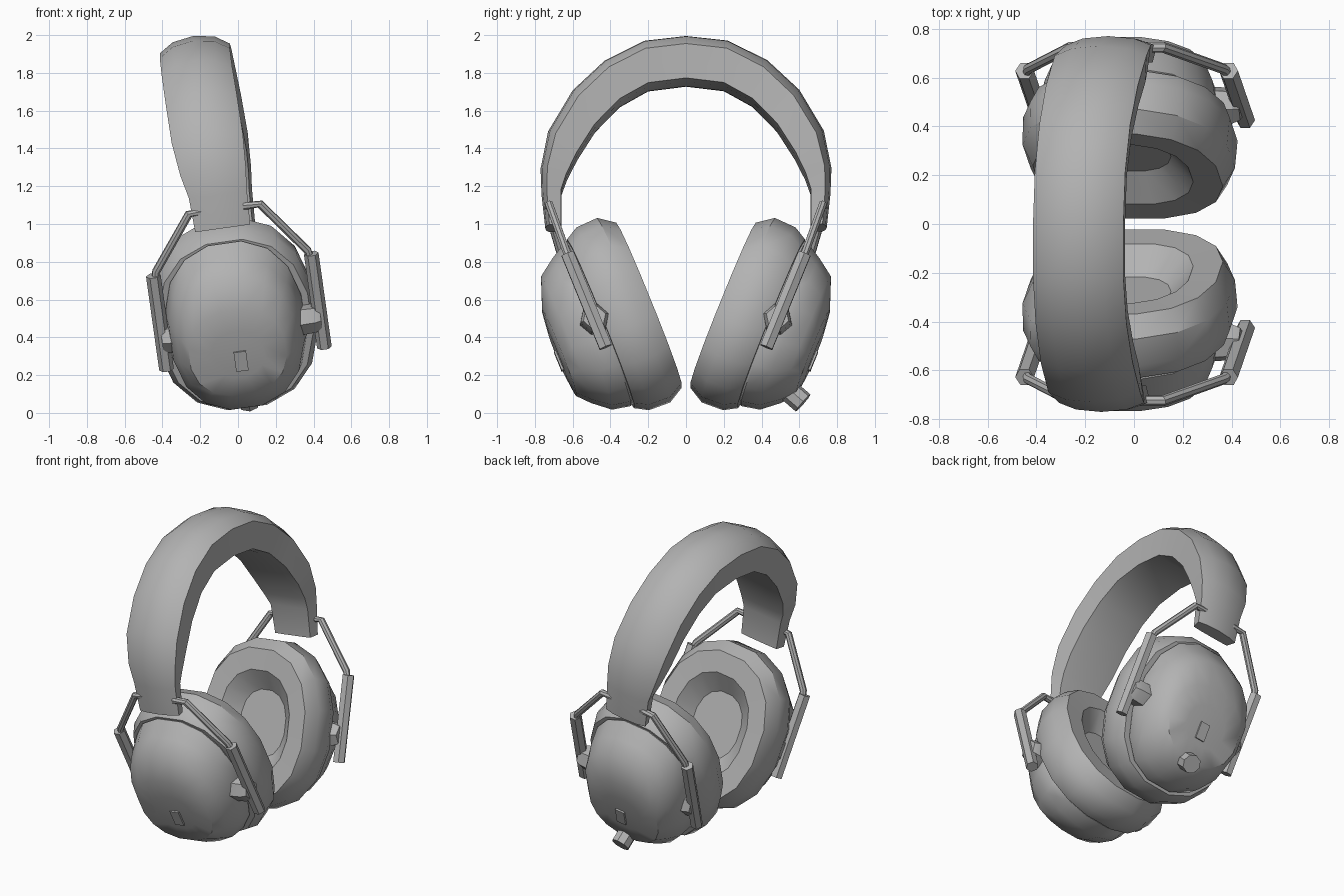
import bpy, bmesh, math
from mathutils import Matrix, Vector

cube = bpy.data.objects.get("Cube")
if cube:
    bpy.data.objects.remove(cube)

grey = bpy.data.materials.new("plain_grey")
grey.use_nodes = True
COLOUR = (0.45, 0.45, 0.45, 1)
grey.diffuse_color = COLOUR
grey.node_tree.nodes["Principled BSDF"].inputs["Base Color"].default_value = COLOUR

# The whole headset leans sideways; each cup also tilts inwards at the bottom
LEAN = Matrix.Translation((0.08, 0, 0)) @ Matrix.Rotation(math.radians(-8), 4, "Y")
TILT = Matrix.Rotation(math.radians(-22), 4, "X")
CUP_X = -0.025


def loft(name, rings, side=1, angle=40):
    """Skin a list of closed rings and cap both ends; side=-1 mirrors to the front."""
    bm = bmesh.new()
    loops = [[bm.verts.new(LEAN @ Vector((p[0], p[1] * side, p[2]))) for p in r] for r in rings]
    for a, b in zip(loops, loops[1:]):
        for i in range(len(a)):
            j = (i + 1) % len(a)
            bm.faces.new((a[i], a[j], b[j], b[i]))
    bm.faces.new(loops[0])
    bm.faces.new(loops[-1])
    bmesh.ops.recalc_face_normals(bm, faces=bm.faces)
    mesh = bpy.data.meshes.new(name)
    bm.to_mesh(mesh)
    bm.free()
    mesh.materials.append(grey)
    obj = bpy.data.objects.new(name, mesh)
    bpy.context.collection.objects.link(obj)
    bpy.ops.object.select_all(action="DESELECT")
    obj.select_set(True)
    bpy.context.view_layer.objects.active = obj
    bpy.ops.object.shade_smooth_by_angle(angle=math.radians(angle))
    return obj


def on_cup(x, n, u):
    """Cup coordinates: x sideways, n outwards, u upwards."""
    return TILT @ Vector((x, n, u))


def oval(n, half_width, half_height, centre, shift=0, count=16):
    """Rounded, slightly squared ring around the cup axis."""
    ring = []
    for i in range(count):
        a = math.tau * (i + 0.5) / count
        c, s = math.cos(a), math.sin(a)
        x = math.copysign(abs(c) ** 0.87, c) * half_width
        u = math.copysign(abs(s) ** 0.87, s) * half_height
        ring.append(on_cup(CUP_X + shift + x, n, centre + u))
    return ring


def tube(name, points, radii, sides, side=1):
    """Round or faceted bar through a few points."""
    pts = [Vector(p) for p in points]
    rings = []
    for i, p in enumerate(pts):
        d = (pts[min(i + 1, len(pts) - 1)] - pts[max(i - 1, 0)]).normalized()
        e = d.cross(Vector((0, 1, 0.2))).normalized()
        f = d.cross(e)
        turns = [math.tau * k / sides for k in range(sides)]
        rings.append([p + (e * math.cos(t) + f * math.sin(t)) * radii[i] for t in turns])
    return loft(name, rings, side, 30)


# Headband: outer y, z, inner y, z, half width and sideways centre, crown to end
half = [
    (0.00, 2.02, 0.00, 1.765, 0.187, -0.037),
    (0.22, 1.995, 0.20, 1.74, 0.187, -0.037),
    (0.43, 1.89, 0.35, 1.655, 0.188, -0.035),
    (0.60, 1.73, 0.48, 1.52, 0.19, -0.03),
    (0.73, 1.51, 0.575, 1.37, 0.19, -0.025),
    (0.77, 1.31, 0.63, 1.26, 0.175, -0.018),
    (0.765, 1.17, 0.658, 1.18, 0.155, -0.01),
    (0.745, 0.99, 0.66, 0.99, 0.147, -0.01),
]
sections = [(-a, b, -c, d, w, m) for a, b, c, d, w, m in reversed(half[1:])] + half
# Cross-section: sideways factor and height factor between inner and outer face
cross = [(-0.9, 0.03), (-1, 0.74), (-0.6, 0.93), (0, 1), (0.6, 0.93), (1, 0.74), (0.9, 0.03), (0.5, 0), (-0.5, 0)]
rings = []
for yo, zo, yi, zi, w, mid in sections:
    shift = mid + 0.018 * yo
    rings.append([(w * a + shift, yi + (yo - yi) * t, zi + (zo - zi) * t) for a, t in cross])
loft("headband", rings, angle=60)

for side, where in ((-1, "front"), (1, "rear")):
    # Ear cushion with a recessed floor
    loft(where + "_cushion", [
        oval(0.07, 0.17, 0.21, 0.615),
        oval(-0.03, 0.265, 0.33, 0.615),
        oval(-0.035, 0.385, 0.47, 0.61),
        oval(0.05, 0.43, 0.525, 0.616),
        oval(0.17, 0.435, 0.52, 0.615),
        oval(0.24, 0.405, 0.48, 0.615),
    ], side, 32)
    # Domed outer shell
    loft(where + "_shell", [
        oval(0.22, 0.355, 0.45, 0.62),
        oval(0.25, 0.37, 0.47, 0.62),
        oval(0.35, 0.353, 0.43, 0.60, -0.005),
        oval(0.44, 0.317, 0.36, 0.605, -0.01),
        oval(0.50, 0.26, 0.245, 0.555, -0.012),
        oval(0.514, 0.14, 0.13, 0.55, -0.012),
    ], side)
    # Small push button on the shell
    loft(where + "_button", [
        [on_cup(x + CUP_X, n, u + 0.512) for x, u in ((-0.033, -0.055), (0.033, -0.055), (0.033, 0.055), (-0.033, 0.055))]
        for n in (0.48, 0.525)], side)
    for sx, hand in ((-1, "right"), (1, "left")):
        tag = where + "_" + hand
        # Bent wire from the headband end into the sliding rod
        tube(tag + "_wire", [
            (sx * 0.1, 0.725, 1.09), (sx * 0.19, 0.725, 1.09),
            on_cup(sx * 0.405, 0.285, 0.99), on_cup(sx * 0.422, 0.285, 0.9),
        ], [0.022] * 4, 8, side)
        tube(tag + "_rod", [on_cup(sx * 0.422, 0.285, u) for u in (0.43, 0.97)], [0.039] * 2, 6, side)
        # Faceted pivot joining the rod to the cup
        tube(tag + "_pivot", [on_cup(sx * x, 0.28, 0.6) for x in (0.3, 0.39, 0.425)],
             [0.082, 0.078, 0.062], 6, side)

# Dial on the rear cup
tube("dial", [(-0.015, 0.5, 0.16), (-0.015, 0.62, 0.055)], [0.06] * 2, 8)
